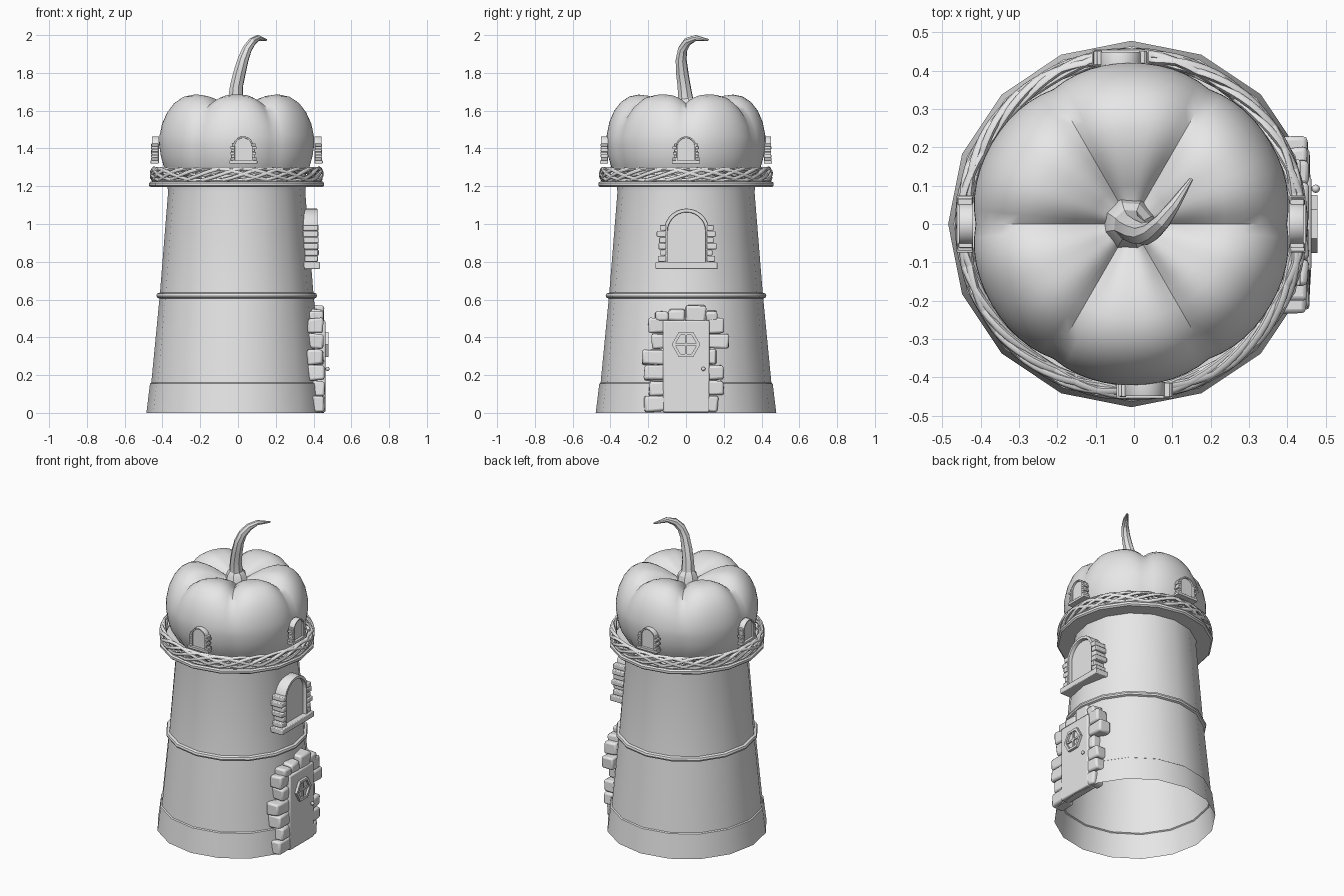
import bpy, bmesh, math, random
from mathutils import Matrix, Vector

random.seed(4)
CX = -0.007  # tower axis

if "Cube" in bpy.data.objects:
    bpy.data.objects.remove(bpy.data.objects["Cube"])

grey = bpy.data.materials.new("plain_grey")
grey.use_nodes = True
grey.diffuse_color = (0.8, 0.8, 0.8, 1)
grey.node_tree.nodes["Principled BSDF"].inputs["Base Color"].default_value = (0.8, 0.8, 0.8, 1)


def finish(name, bm, matrix=None, bevel=0, angle=30):
    """Turn a bmesh into a shaded object."""
    if matrix:
        bm.transform(matrix)
    bmesh.ops.recalc_face_normals(bm, faces=bm.faces)
    mesh = bpy.data.meshes.new(name)
    bm.to_mesh(mesh)
    bm.free()
    mesh.materials.append(grey)
    ob = bpy.data.objects.new(name, mesh)
    bpy.context.collection.objects.link(ob)
    if bevel:
        mod = ob.modifiers.new("soft_edges", 'BEVEL')
        mod.width, mod.segments = bevel, 2
    bpy.ops.object.select_all(action='DESELECT')
    ob.select_set(True)
    bpy.context.view_layer.objects.active = ob
    bpy.ops.object.shade_smooth_by_angle(angle=math.radians(angle))
    return ob


def add_box(bm, lo, hi):
    lo, hi = Vector(lo), Vector(hi)
    mat = Matrix.Translation((lo + hi) / 2) @ Matrix.Diagonal((*(hi - lo), 1))
    return bmesh.ops.create_cube(bm, size=1, matrix=mat)["verts"]


def bridge_rings(bm, rings, close=False):
    n = len(rings[0])
    pairs = list(zip(rings, rings[1:])) + ([(rings[-1], rings[0])] if close else [])
    for a, b in pairs:
        for i in range(n):
            j = (i + 1) % n
            bm.faces.new((a[i], a[j], b[j], b[i]))


def lathe(profile, sides, shape):
    """Spin a profile, with shape(radius, height, angle) giving each point."""
    bm = bmesh.new()
    rings = [[bm.verts.new(shape(r, z, math.tau * i / sides)) for i in range(sides)]
             for r, z in profile]
    bridge_rings(bm, rings)
    return bm, rings


def tube(bm, path, radii, sides, closed=False):
    """Sweep a round section along a path."""
    rings = []
    n = len(path)
    for i, p in enumerate(path):
        a = path[i - 1] if closed or i else path[0]
        b = path[(i + 1) % n] if closed or i < n - 1 else path[-1]
        t = (b - a).normalized()
        side = t.cross(Vector((0.3, -0.9, 0.1) if not closed else (0, 0, 1))).normalized()
        up = side.cross(t)
        rings.append([bm.verts.new(p + radii[i] * (math.cos(k * math.tau / sides) * side
                      + math.sin(k * math.tau / sides) * up)) for k in range(sides)])
    bridge_rings(bm, rings, closed)
    if not closed:
        bm.faces.new(rings[0])
        bm.faces.new(rings[-1])


# Tower: open at the bottom, flattened slightly behind the door
def tower_shape(r, z, a):
    x = CX + r * math.cos(a)
    return (min(x, 0.455), r * math.sin(a), z)


wall = [(0.478, 0), (0.459, 0.155), (0.452, 0.16), (0.409, 0.605), (0.421, 0.61),
        (0.425, 0.62), (0.421, 0.632), (0.406, 0.637), (0.363, 1.17), (0.366, 1.195),
        (0.455, 1.195), (0.464, 1.203), (0.464, 1.217), (0.455, 1.225), (0.34, 1.227)]
bm, rings = lathe(wall, 16, tower_shape)
bm.faces.new(rings[-1])
finish("tower", bm)


# Pumpkin roof: six broad lobes meeting in a dished top
def lobed(r, z, a):
    groove = (1 - abs(math.sin(3 * a))) ** 1.6
    r2 = r * (1 - 0.035 * groove)
    z2 = z - 0.045 * groove * max(0, min(1, (z - 1.4) / 0.22)) * min(1, r / 0.15)
    return (CX + r2 * math.cos(a), r2 * math.sin(a), z2)


skin = [(0.02, 1.61), (0.06, 1.615), (0.10, 1.64), (0.15, 1.665), (0.20, 1.679),
        (0.25, 1.685), (0.30, 1.675), (0.345, 1.645), (0.38, 1.6), (0.406, 1.54),
        (0.42, 1.47), (0.421, 1.42), (0.412, 1.36), (0.395, 1.3), (0.36, 1.24)]
bm, rings = lathe(skin, 72, lobed)
bm.faces.new(rings[0])
finish("pumpkin_roof", bm, angle=50)

# Crooked stem with a flared foot
stem = [(-0.012, 0, 1.60), (-0.012, 0, 1.645), (-0.012, -0.003, 1.665), (-0.008, -0.01, 1.73),
        (0.008, -0.02, 1.80), (0.027, -0.026, 1.87), (0.048, -0.018, 1.925),
        (0.075, 0.008, 1.965), (0.105, 0.05, 1.985), (0.15, 0.118, 1.975)]
bm = bmesh.new()
tube(bm, [Vector(p) for p in stem],
     [0.07, 0.058, 0.042, 0.036, 0.034, 0.03, 0.026, 0.022, 0.016, 0.005], 8)
finish("stem", bm, angle=25)

# Woven vine ring around the foot of the roof
bm = bmesh.new()
for s in range(8):
    turns = 5 if s < 5 else -4
    phase = s * math.tau / 5 + 0.4 * (s > 4)
    path = []
    for i in range(96):
        a = math.tau * i / 96
        w = turns * a + phase
        r = 0.438 + 0.012 * math.cos(w)
        path.append(Vector((CX + r * math.cos(a), r * math.sin(a), 1.262 + 0.032 * math.sin(w))))
    tube(bm, path, [0.0105] * 96, 6, closed=True)
finish("vine_ring", bm, angle=60)


# Arched window facing +x, its front plane at x = 0 and its sill on z = 0
def arch(bm, half, x, spring=0.2, foot=0.03):
    pts = [(-half, foot)]
    pts += [(-half * math.cos(math.pi * i / 14), spring + half * math.sin(math.pi * i / 14))
            for i in range(15)]
    pts.append((half, foot))
    return [bm.verts.new((x, y, z)) for y, z in pts]


def window(prefix, matrix, scale):
    # frame ring with pane set back inside it
    bm = bmesh.new()
    rings = [arch(bm, 0.12, -0.09), arch(bm, 0.12, -0.012), arch(bm, 0.118, -0.008),
             arch(bm, 0.102, -0.008), arch(bm, 0.1, -0.012), arch(bm, 0.1, -0.03)]
    bridge_rings(bm, rings)
    bm.faces.new(rings[-1])
    finish(prefix + "_frame", bm, matrix)
    bm = bmesh.new()
    add_box(bm, (-0.09, -0.165, 0), (0.006, 0.165, 0.036))
    finish(prefix + "_sill", bm, matrix, 0.005 * scale)
    # side bricks
    bm = bmesh.new()
    for side in (-1, 1):
        for k in range(6):
            out = (0.155, 0.14)[k % 2] + random.uniform(-0.006, 0.006)
            z = 0.038 + k * 0.033
            add_box(bm, (-0.085, min(side * 0.108, side * out), z),
                    (random.uniform(-0.006, 0.0), max(side * 0.108, side * out), z + 0.031))
    finish(prefix + "_bricks", bm, matrix, 0.005 * scale)


window("tower_window", Matrix.Translation((0.428, 0.003, 0.762)), 1)
for name, turn, shift in (("left", 0, 0), ("back", 90, 0.028), ("right", 180, 0), ("front", 270, 0.035)):
    m = (Matrix.Translation((CX, 0, 1.32)) @ Matrix.Rotation(math.radians(turn), 4, 'Z')
         @ Matrix.Translation((0.453, shift, 0)) @ Matrix.Scale(0.45, 4))
    window("roof_window_" + name, m, 0.45)

# Door slab
bm = bmesh.new()
add_box(bm, (0.40, -0.122, 0.003), (0.463, 0.124, 0.49))
finish("door", bm, bevel=0.008)


# Hexagonal door light with a cross bar
def hexagon(bm, r, x):
    return [bm.verts.new((x, r * math.cos(k * math.pi / 3), 0.362 + r * math.sin(k * math.pi / 3)))
            for k in range(6)]


bm = bmesh.new()
rings = [hexagon(bm, 0.076, 0.455), hexagon(bm, 0.076, 0.479), hexagon(bm, 0.058, 0.479),
         hexagon(bm, 0.058, 0.466)]
bridge_rings(bm, rings)
bm.faces.new(rings[-1])
add_box(bm, (0.46, -0.006, 0.31), (0.474, 0.006, 0.414))
add_box(bm, (0.46, -0.057, 0.356), (0.474, 0.057, 0.368))
finish("door_light", bm)

# Door knob
bm = bmesh.new()
bmesh.ops.create_uvsphere(bm, u_segments=12, v_segments=8, radius=0.011,
                          matrix=Matrix.Translation((0.474, 0.092, 0.233)))
add_box(bm, (0.455, 0.088, 0.229), (0.472, 0.096, 0.237))
finish("door_knob", bm, angle=60)

# Rough stones up both jambs and over the lintel
bm = bmesh.new()


def stone(y0, y1, z0, z1, front, back=0.37):
    verts = add_box(bm, (back, y0, z0), (front, y1, z1))
    for v in verts:
        v.co += Vector((random.uniform(-1, 0.6), random.uniform(-1, 1), random.uniform(-1, 1))) * 0.006
        v.co.z = max(v.co.z, 0.002)


jambs = {-1: (0.222, 0.197, 0.222, 0.234, 0.182, 0.2), 1: (0.168, 0.2, 0.198, 0.165, 0.226, 0.198)}
for side, reach in jambs.items():
    for k, out in enumerate(reach):
        z = 0.008 + k * 0.083
        y0, y1 = sorted((side * 0.11, side * out))
        stone(y0, y1, z, z + 0.079, 0.46 - 0.002 * k)
tops = ((-0.165, -0.095, 0.535), (-0.092, -0.008, 0.55), (-0.004, 0.105, 0.567), (0.106, 0.165, 0.54))
for y0, y1, top in tops:
    stone(y0, y1, 0.485, top, 0.455, 0.38)
finish("door_stones", bm, bevel=0.012, angle=40)
